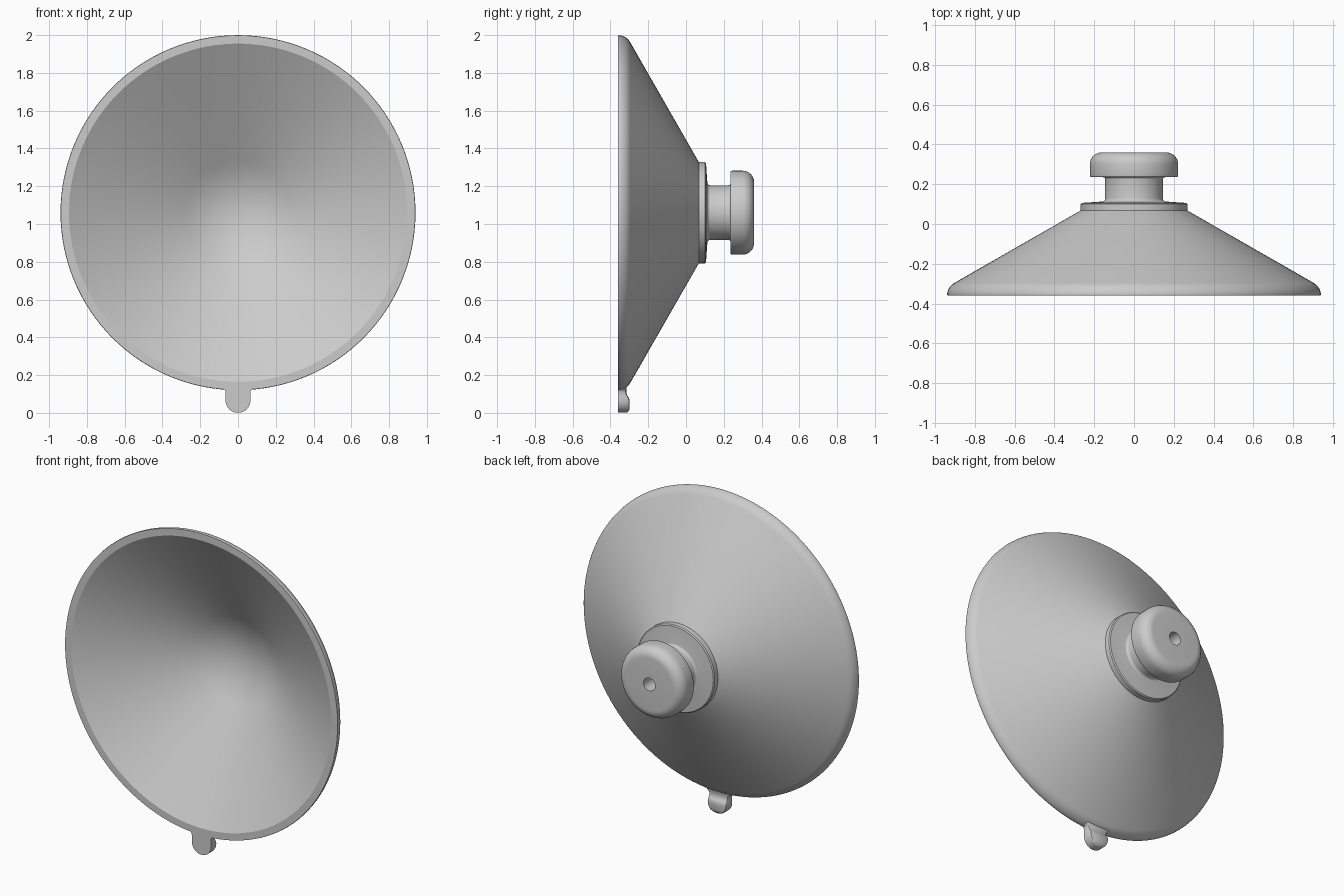
import bpy, bmesh, math

if "Cube" in bpy.data.objects:
    bpy.data.objects.remove(bpy.data.objects["Cube"])

CZ = 1.06      # height of the cup axis
SEG = 128

rubber = bpy.data.materials.new("grey_rubber")
rubber.diffuse_color = (0.6, 0.6, 0.6, 1)
rubber.use_nodes = True
rubber.node_tree.nodes["Principled BSDF"].inputs["Base Color"].default_value = rubber.diffuse_color


def finish(bm, name, angle=30):
    """Turn the mesh into a smooth-shaded object."""
    bmesh.ops.remove_doubles(bm, verts=bm.verts, dist=1e-5)
    bmesh.ops.recalc_face_normals(bm, faces=bm.faces)
    me = bpy.data.meshes.new(name)
    bm.to_mesh(me)
    bm.free()
    me.materials.append(rubber)
    ob = bpy.data.objects.new(name, me)
    bpy.context.collection.objects.link(ob)
    bpy.ops.object.select_all(action='DESELECT')
    ob.select_set(True)
    bpy.context.view_layer.objects.active = ob
    bpy.ops.object.shade_smooth_by_angle(angle=math.radians(angle))


def arc(cr, cy, rad, a0, a1, n=6):
    """Arc points (radius, y), angles in degrees from the radial direction."""
    pts = []
    for i in range(n + 1):
        a = math.radians(a0 + (a1 - a0) * i / n)
        pts.append((cr + rad * math.cos(a), cy + rad * math.sin(a)))
    return pts


# Suction cup: one closed profile turned around the y axis
R_DOME, SLOPE, Y_DOME = 0.28, 0.589, 0.0
apex = Y_DOME + R_DOME * SLOPE / 2
profile = [(R_DOME * i / 10, apex - SLOPE * R_DOME / 2 * (i / 10) ** 2)
           for i in range(11)]                                  # inner dome
profile += [(0.895, -0.36), (0.938, -0.36)]                     # flat lip
profile += arc(0.866, -0.36, 0.074, 5, 60)                      # rounded rim
profile += [(0.268, 0.068), (0.268, 0.1), (0.262, 0.106)]       # cone, collar
profile += [(0.16, 0.113)] + arc(0.16, 0.128, 0.015, -90, -180, 4)
profile += arc(0.155, 0.225, 0.01, 180, 90, 4)                  # neck
profile += arc(0.214, 0.243, 0.008, -90, 0, 3)                  # knob
profile += arc(0.162, 0.3, 0.06, 0, 90, 8)
profile += [(0.04, 0.36), (0.04, 0.25), (0, 0.24)]              # blind hole

bm = bmesh.new()
rings = []
for s in range(SEG):
    a = 2 * math.pi * s / SEG
    rings.append([bm.verts.new((r * math.cos(a), y, CZ + r * math.sin(a)))
                  for r, y in profile])
for s in range(SEG):
    p, q = rings[s], rings[(s + 1) % SEG]
    for i in range(len(profile) - 1):
        quad = [p[i], p[i + 1], q[i + 1], q[i]]
        if i == 0:
            quad = [p[0], p[1], q[1]]
        elif i == len(profile) - 2:
            quad = [p[i], p[i + 1], q[i]]
        bm.faces.new(quad)
finish(bm, "suction_cup")

# Pull tab: sections stacked upwards, rounded end with a raised bead
W = 0.066
sections = []                                  # (z, half width, back y)
for i in range(1, 9):
    a = math.pi / 2 * i / 8
    z = W * (1 - math.cos(a))
    sections.append((z, W * math.sin(a), -0.299 - 0.015 * max(0, 1 - z / 0.015)))
sections += [(0.078, W, -0.301), (0.087, W, -0.307), (0.096, W, -0.313),
             (0.108, W, -0.316), (0.117, W + 0.002, -0.316),
             (0.124, W + 0.007, -0.316), (0.129, W + 0.016, -0.316),
             (0.155, W + 0.016, -0.316)]
bm = bmesh.new()
loops = []
for z, w, back in sections:
    c = min(0.012, w * 0.4)                    # softened back corners
    outline = [(-w, -0.36), (w, -0.36), (w, back - c), (w - 0.3 * c, back - 0.3 * c),
               (w - c, back), (c - w, back), (0.3 * c - w, back - 0.3 * c), (-w, back - c)]
    loops.append([bm.verts.new((x, y, z)) for x, y in outline])
for lo, hi in zip(loops, loops[1:]):
    for i in range(8):
        j = (i + 1) % 8
        bm.faces.new([lo[i], lo[j], hi[j], hi[i]])
bm.faces.new(loops[0])
bm.faces.new(loops[-1])
finish(bm, "pull_tab", 40)
